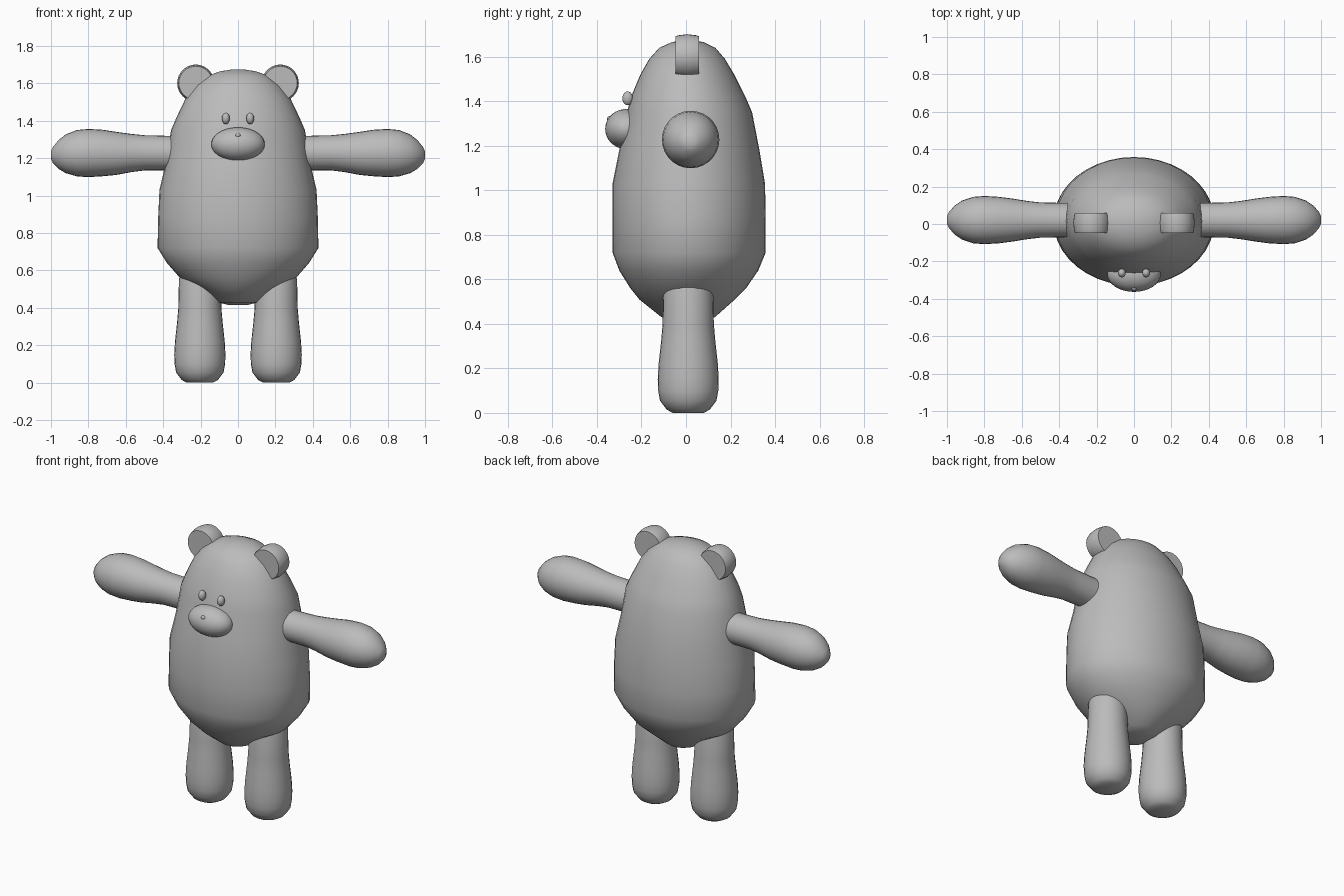
import bpy, bmesh, math
from mathutils import Vector

if "Cube" in bpy.data.objects:
    bpy.data.objects.remove(bpy.data.objects["Cube"])

grey = bpy.data.materials.new("plain grey")
grey.diffuse_color = (0.5, 0.5, 0.5, 1)
grey.use_nodes = True
grey.node_tree.nodes["Principled BSDF"].inputs["Base Color"].default_value = grey.diffuse_color


def finish(bm, name, angle=40):
    """Turn a bmesh into a smooth-shaded grey object."""
    bmesh.ops.recalc_face_normals(bm, faces=bm.faces)
    mesh = bpy.data.meshes.new(name)
    bm.to_mesh(mesh)
    bm.free()
    obj = bpy.data.objects.new(name, mesh)
    bpy.context.collection.objects.link(obj)
    mesh.materials.append(grey)
    bpy.ops.object.select_all(action='DESELECT')
    obj.select_set(True)
    bpy.context.view_layer.objects.active = obj
    bpy.ops.object.shade_smooth_by_angle(angle=math.radians(angle))
    return obj


def loft(name, rings, u, v, segs=32, angle=40):
    """Skin ellipses given as (centre, radius along u, radius along v)."""
    bm = bmesh.new()
    u, v = Vector(u), Vector(v)
    loops = []
    for c, ru, rv in rings:
        loops.append([bm.verts.new(Vector(c) + u * ru * math.cos(a) + v * rv * math.sin(a))
                      for a in (2 * math.pi * i / segs for i in range(segs))])
    for a, b in zip(loops, loops[1:]):
        for i in range(segs):
            j = (i + 1) % segs
            bm.faces.new((a[i], a[j], b[j], b[i]))
    bm.faces.new(loops[0])
    bm.faces.new(loops[-1])
    return finish(bm, name, angle)


def ellipsoid(name, centre, radii, segs=24, rings=14):
    bm = bmesh.new()
    bmesh.ops.create_uvsphere(bm, u_segments=segs, v_segments=rings, radius=1)
    for vert in bm.verts:
        vert.co = Vector(centre) + Vector(p * r for p, r in zip(vert.co, radii))
    return finish(bm, name, 60)


X, Y, Z = (1, 0, 0), (0, 1, 0), (0, 0, 1)

# Body: height, half width, front y, back y
body = [(0.415, 0.05, -0.04, 0.06), (0.43, 0.11, -0.11, 0.13), (0.51, 0.22, -0.21, 0.22),
        (0.56, 0.31, -0.25, 0.27), (0.64, 0.38, -0.30, 0.325), (0.72, 0.43, -0.33, 0.358),
        (0.88, 0.427, -0.33, 0.358), (1.03, 0.42, -0.33, 0.355), (1.18, 0.385, -0.30, 0.33),
        (1.35, 0.358, -0.265, 0.297), (1.42, 0.328, -0.247, 0.267), (1.52, 0.28, -0.205, 0.217),
        (1.59, 0.225, -0.165, 0.175), (1.64, 0.165, -0.12, 0.132), (1.665, 0.095, -0.065, 0.08),
        (1.675, 0.03, -0.015, 0.03)]
loft("body", [((0, (f + b) / 2, z), w, (b - f) / 2) for z, w, f, b in body], X, Y, 40)

# Limb profiles: arm is x, centre z, radius; leg is z, radius
arm = [(0.28, 1.228, 0.09), (0.38, 1.228, 0.092), (0.50, 1.229, 0.094), (0.57, 1.228, 0.102),
       (0.65, 1.226, 0.115), (0.72, 1.228, 0.124), (0.80, 1.228, 0.129), (0.86, 1.227, 0.124),
       (0.92, 1.224, 0.104), (0.96, 1.220, 0.077), (0.99, 1.217, 0.042), (1.0, 1.216, 0.02)]
leg = [(0.0, 0.07), (0.015, 0.097), (0.055, 0.127), (0.10, 0.135), (0.15, 0.137), (0.22, 0.133),
       (0.32, 0.122), (0.40, 0.115), (0.55, 0.112), (0.60, 0.10)]
# Ear disc profile: y, radius
ear = [(-0.047, 0.09), (-0.035, 0.094), (0.006, 0.099), (0.047, 0.094), (0.059, 0.09)]

for side, s in (("right", 1), ("left", -1)):
    loft(side + "_arm", [((s * x, 0.021, z), r, r) for x, z, r in arm], Y, Z, 28)
    loft(side + "_leg", [((s * 0.204, 0.01, z), r, r) for z, r in leg], X, Y, 28)
    loft(side + "_ear", [((s * 0.226, y, 1.602), r, r) for y, r in ear], X, Z, 32)
    ellipsoid(side + "_eye", (s * 0.065, -0.262, 1.413), (0.021, 0.024, 0.031), 16, 10)

# Face
ellipsoid("muzzle", (0, -0.268, 1.275), (0.143, 0.095, 0.09), 32, 18)
ellipsoid("nose", (0, -0.342, 1.322), (0.015, 0.014, 0.011), 12, 8)
